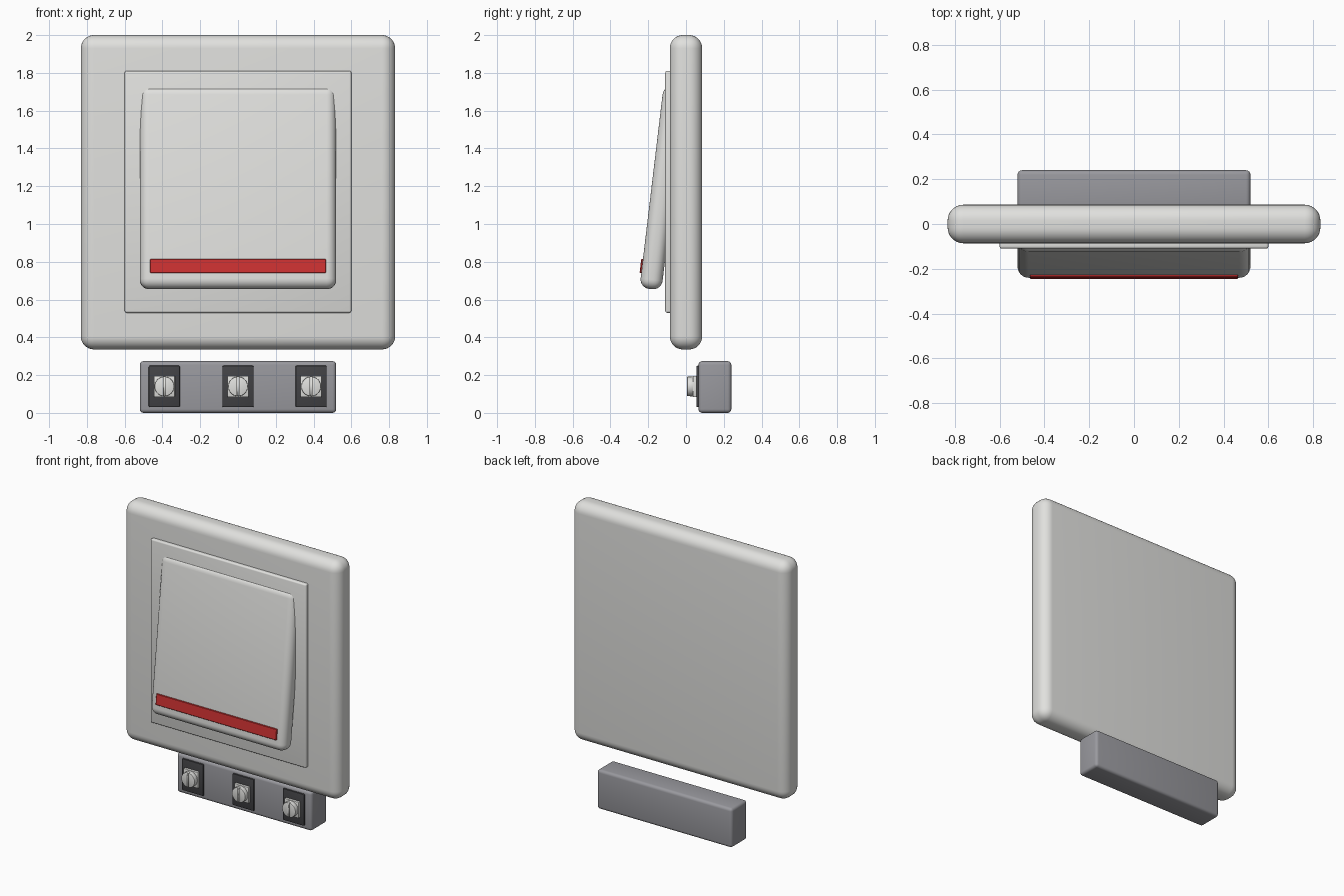
import bpy
import math

if "Cube" in bpy.data.objects:
    bpy.data.objects.remove(bpy.data.objects["Cube"], do_unlink=True)


def material(name, r, g, b):
    m = bpy.data.materials.new(name)
    m.use_nodes = True
    m.diffuse_color = (r, g, b, 1)
    node = next(n for n in m.node_tree.nodes if n.type == 'BSDF_PRINCIPLED')
    node.inputs["Base Color"].default_value = (r, g, b, 1)
    return m


white = material("warm white plastic", 0.75, 0.75, 0.73)
red = material("red indicator", 0.6, 0.03, 0.03)
grey = material("grey housing", 0.32, 0.32, 0.345)
dark = material("dark terminal", 0.055, 0.055, 0.06)
silver = material("screw metal", 0.75, 0.75, 0.73)


def finish(obj, name, mat, bevel=0.0, segments=3):
    """Name, colour, round and smooth the active object."""
    obj.name = name
    obj.data.materials.append(mat)
    bpy.ops.object.transform_apply(location=False, rotation=False, scale=True)
    if bevel:
        mod = obj.modifiers.new("rounding", 'BEVEL')
        mod.width = bevel
        mod.segments = segments
        bpy.ops.object.modifier_apply(modifier=mod.name)
    bpy.ops.object.shade_smooth_by_angle(angle=math.radians(35))
    return obj


def box(name, centre, size, mat, bevel=0.0, segments=3, tilt=0.0):
    bpy.ops.mesh.primitive_cube_add(size=1, location=centre, rotation=(tilt, 0, 0))
    obj = bpy.context.object
    obj.scale = size
    return finish(obj, name, mat, bevel, segments)


# Wall plate and the thin frame around the rocker
box("wall_plate", (0, 0, 1.168), (1.664, 0.172, 1.664), white, 0.07, 8)
box("rocker_frame", (0, -0.09, 1.17), (1.2, 0.04, 1.28), white, 0.01)

# Tilted rocker with its indicator bar
TILT = -math.radians(6.8)
ROCKER_Y, ROCKER_Z, DEPTH = -0.124, 1.192, 0.117
box("rocker", (0, ROCKER_Y, ROCKER_Z), (1.04, DEPTH, 1.08), white, 0.05, 6, TILT)

local_y, local_z = -DEPTH / 2, -0.425
bar_y = ROCKER_Y + local_y * math.cos(TILT) - local_z * math.sin(TILT)
bar_z = ROCKER_Z + local_y * math.sin(TILT) + local_z * math.cos(TILT)
box("indicator_bar", (0, bar_y, bar_z), (0.93, 0.018, 0.075), red, 0.003, 1, TILT)

# Terminal block
TERMINAL_Z = 0.14
box("terminal_block", (0, 0.153, TERMINAL_Z - 0.003), (1.04, 0.174, 0.274), grey, 0.02, 4)

# Three screw terminals
for side, x in (("right", -0.39), ("middle", 0), ("left", 0.387)):
    box(side + "_terminal_pad", (x, 0.065, TERMINAL_Z), (0.165, 0.02, 0.22), dark, 0.006, 2)
    box(side + "_clamp_plate", (x, 0.046, TERMINAL_Z), (0.112, 0.02, 0.112), silver, 0.004, 2)

    bpy.ops.mesh.primitive_cylinder_add(
        vertices=32, radius=0.052, depth=0.035,
        location=(x, 0.023, TERMINAL_Z), rotation=(math.pi / 2, 0, 0))
    screw = finish(bpy.context.object, side + "_screw", silver, 0.004, 2)

    slot = box(side + "_slot_cutter", (x, 0.008, TERMINAL_Z), (0.01, 0.025, 0.13), silver)
    slot.hide_render = True
    slot.hide_set(True)
    cut = screw.modifiers.new("slot", 'BOOLEAN')
    cut.operation = 'DIFFERENCE'
    cut.object = slot
